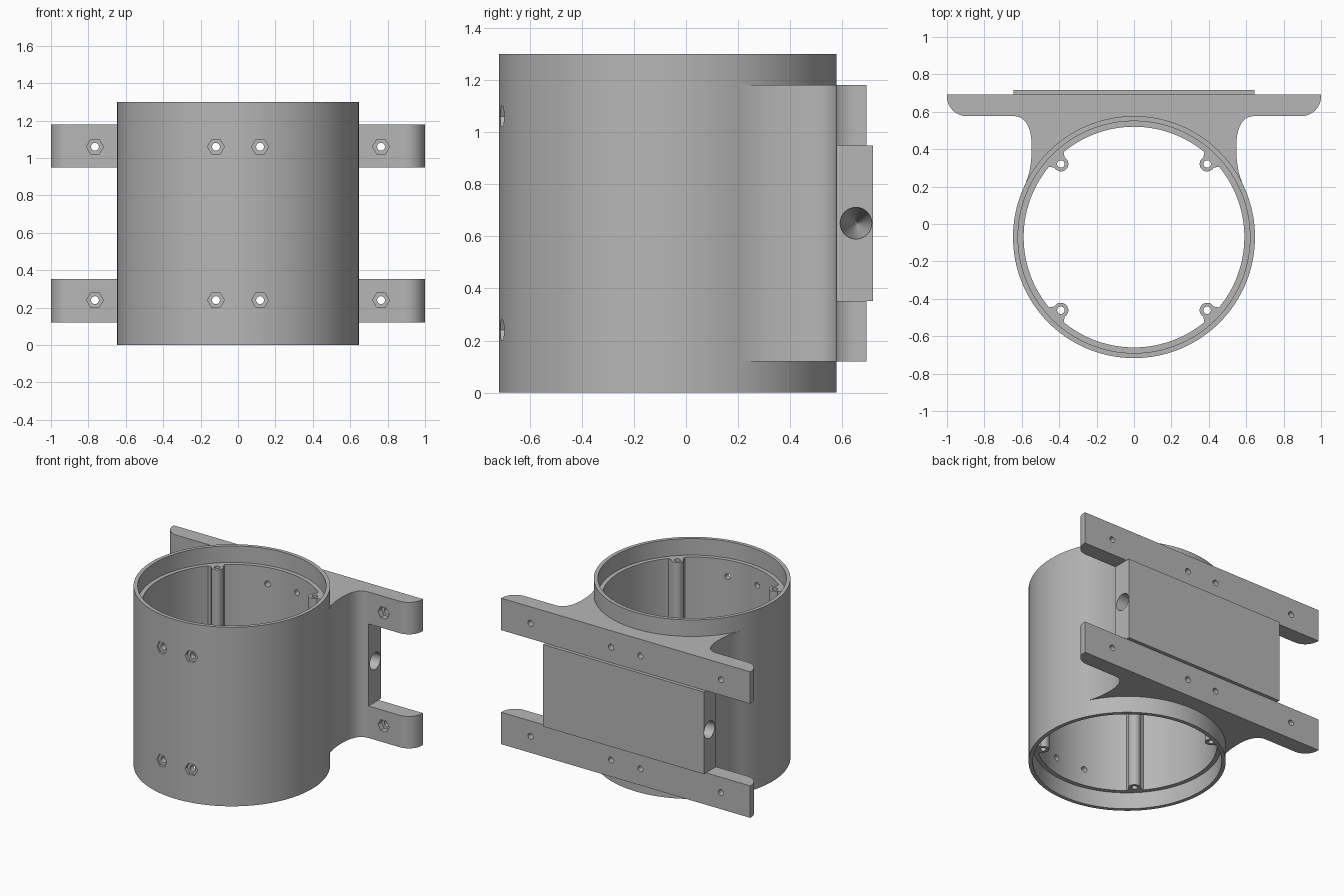
import bpy, bmesh, math
from mathutils import Matrix, Vector
from mathutils.geometry import interpolate_bezier

if "Cube" in bpy.data.objects:
    bpy.data.objects.remove(bpy.data.objects["Cube"], do_unlink=True)

CY = -0.07                 # tube axis in y
R_OUT, R_RIM, R_IN = 0.647, 0.62, 0.59
HEIGHT, LEDGE = 1.3, 0.12
ARM_H = 0.232
FRONT, BACK = 0.577, 0.692
HOLE_X = (-0.765, -0.118, 0.118, 0.765)
HOLE_Z = (0.24, 1.06)
TO_Y = Matrix.Rotation(math.pi / 2, 4, 'X')    # (x, y, z) -> (x, -z, y)

grey = bpy.data.materials.new("mid grey")
grey.use_nodes = True
colour = (0.47, 0.47, 0.47, 1)
grey.diffuse_color = colour
grey.node_tree.nodes["Principled BSDF"].inputs["Base Color"].default_value = colour


def finish(name, bm):
    bmesh.ops.recalc_face_normals(bm, faces=bm.faces[:])
    mesh = bpy.data.meshes.new(name)
    bm.to_mesh(mesh)
    bm.free()
    mesh.materials.append(grey)
    obj = bpy.data.objects.new(name, mesh)
    bpy.context.collection.objects.link(obj)
    return obj


def add_prism(bm, pts, lo, hi, matrix=Matrix()):
    """Extrude a closed outline from lo to hi along local z."""
    face = bm.faces.new([bm.verts.new(matrix @ Vector((x, y, lo))) for x, y in pts])
    ext = bmesh.ops.extrude_face_region(bm, geom=[face])["geom"]
    verts = [v for v in ext if isinstance(v, bmesh.types.BMVert)]
    bmesh.ops.translate(bm, verts=verts, vec=matrix.to_3x3() @ Vector((0, 0, hi - lo)))


def prism(name, pts, lo, hi):
    bm = bmesh.new()
    add_prism(bm, pts, lo, hi)
    return finish(name, bm)


def arc(cx, cy, r, a0, a1, n):
    return [(cx + r * math.cos(math.radians(a0 + (a1 - a0) * i / n)),
             cy + r * math.sin(math.radians(a0 + (a1 - a0) * i / n))) for i in range(n + 1)]


def circle(cx, cy, r, n):
    return arc(cx, cy, r, 0, 360, n)[:-1]


def curve(*pts):
    handles = [Vector((x, y, 0)) for x, y in pts]
    return [(p.x, p.y) for p in interpolate_bezier(*handles, 14)]


def mirrored(pts):
    return pts + [(-x, y) for x, y in reversed(pts)]


def cut(obj, *cutters):
    bpy.ops.object.select_all(action='DESELECT')
    bpy.context.view_layer.objects.active = obj
    obj.select_set(True)
    for cutter in cutters:
        mod = obj.modifiers.new("cut", 'BOOLEAN')
        mod.operation, mod.solver, mod.object = 'DIFFERENCE', 'EXACT', cutter
        bpy.ops.object.modifier_apply(modifier=mod.name)


# Housing tube: stepped ring profile spun around its axis
bm = bmesh.new()
half = [(R_IN, LEDGE), (R_RIM, LEDGE), (R_RIM, 0), (R_OUT, 0)]
profile = half + [(r, HEIGHT - z) for r, z in reversed(half)]
ring = [bm.verts.new((r, CY, z)) for r, z in profile]
edges = [bm.edges.new((ring[i - 1], ring[i])) for i in range(len(ring))]
bmesh.ops.spin(bm, geom=ring + edges, cent=(0, CY, 0), axis=(0, 0, 1),
               angle=2 * math.pi, steps=128, use_duplicate=False)
bmesh.ops.remove_doubles(bm, verts=bm.verts[:], dist=0.0005)
tube = finish("housing_tube", bm)

# Saddle web that flares from the tube to the mounting arms
side = curve((0.585, 0.206), (0.56, 0.26), (0.548, 0.32), (0.547, 0.40))
side += curve((0.547, 0.40), (0.545, 0.50), (0.57, FRONT), (0.645, FRONT))[1:]
web = prism("saddle_web", mirrored(side), LEDGE, HEIGHT - LEDGE)

# Mounting arms with rounded front corners
corner = arc(0.895, FRONT + 0.105, 0.105, -90, 0, 14) + [(1.0, BACK)]
arms = [prism(name, mirrored(corner), z, z + ARM_H)
        for name, z in (("lower_arm", LEDGE), ("upper_arm", HEIGHT - LEDGE - ARM_H))]

# Centre block between the arms
block = prism("centre_block", mirrored([(0.645, FRONT), (0.645, 0.717)]),
              LEDGE + ARM_H, HEIGHT - LEDGE - ARM_H)

# Screw posts: a rounded nose widening into the tube wall
nose = [(0.605, 0.068)] + arc(0.553, 0, 0.04, 75, 285, 16) + [(0.605, -0.068)]
posts, post_holes = [], bmesh.new()
for label, angle in (("back_left", 45), ("back_right", 135),
                     ("front_right", 225), ("front_left", 315)):
    turn = Matrix.Translation((0, CY, 0)) @ Matrix.Rotation(math.radians(angle), 4, 'Z')
    bm = bmesh.new()
    add_prism(bm, nose, LEDGE, HEIGHT - LEDGE, turn)
    posts.append(finish(label + "_screw_post", bm))
    add_prism(post_holes, circle(0.553, 0, 0.02, 20), -0.1, HEIGHT + 0.1, turn)

# Cutters: tube clearance, bolt holes, hex nut pockets, tapered side bores
clearance = prism("clearance_cutter", circle(0, CY, R_RIM, 128), -0.1, HEIGHT + 0.1)
bolts, pockets = bmesh.new(), bmesh.new()
for x in HOLE_X:
    floor = FRONT + 0.04 if abs(x) > 0.5 else CY - R_OUT + 0.03
    for z in HOLE_Z:
        add_prism(bolts, circle(x, z, 0.021, 24), -1, 1, TO_Y)
        add_prism(pockets, circle(x, z, 0.045, 6), -floor, -floor + 0.15, TO_Y)
bores = bmesh.new()
for s in (-1, 1):
    bmesh.ops.create_cone(bores, cap_ends=True, segments=40, radius1=0.061, radius2=0.004,
                          depth=0.5, matrix=Matrix.Translation((s * 0.396, 0.652, HEIGHT / 2))
                          @ Matrix.Rotation(-s * math.pi / 2, 4, 'Y'))
bolts = finish("bolt_cutter", bolts)
pockets = finish("pocket_cutter", pockets)
bores = finish("bore_cutter", bores)
post_holes = finish("post_hole_cutter", post_holes)

cut(tube, bolts, pockets)
cut(web, clearance, bolts)
for arm in arms:
    cut(arm, bolts, pockets)
cut(block, bores)
for post in posts:
    cut(post, post_holes)
for cutter in (clearance, bolts, pockets, bores, post_holes):
    bpy.data.objects.remove(cutter, do_unlink=True)

# Smooth round surfaces, keep hard edges
bpy.ops.object.select_all(action='DESELECT')
for obj in [tube, web, block] + arms + posts:
    obj.select_set(True)
bpy.context.view_layer.objects.active = tube
bpy.ops.object.shade_smooth_by_angle(angle=math.radians(30))
